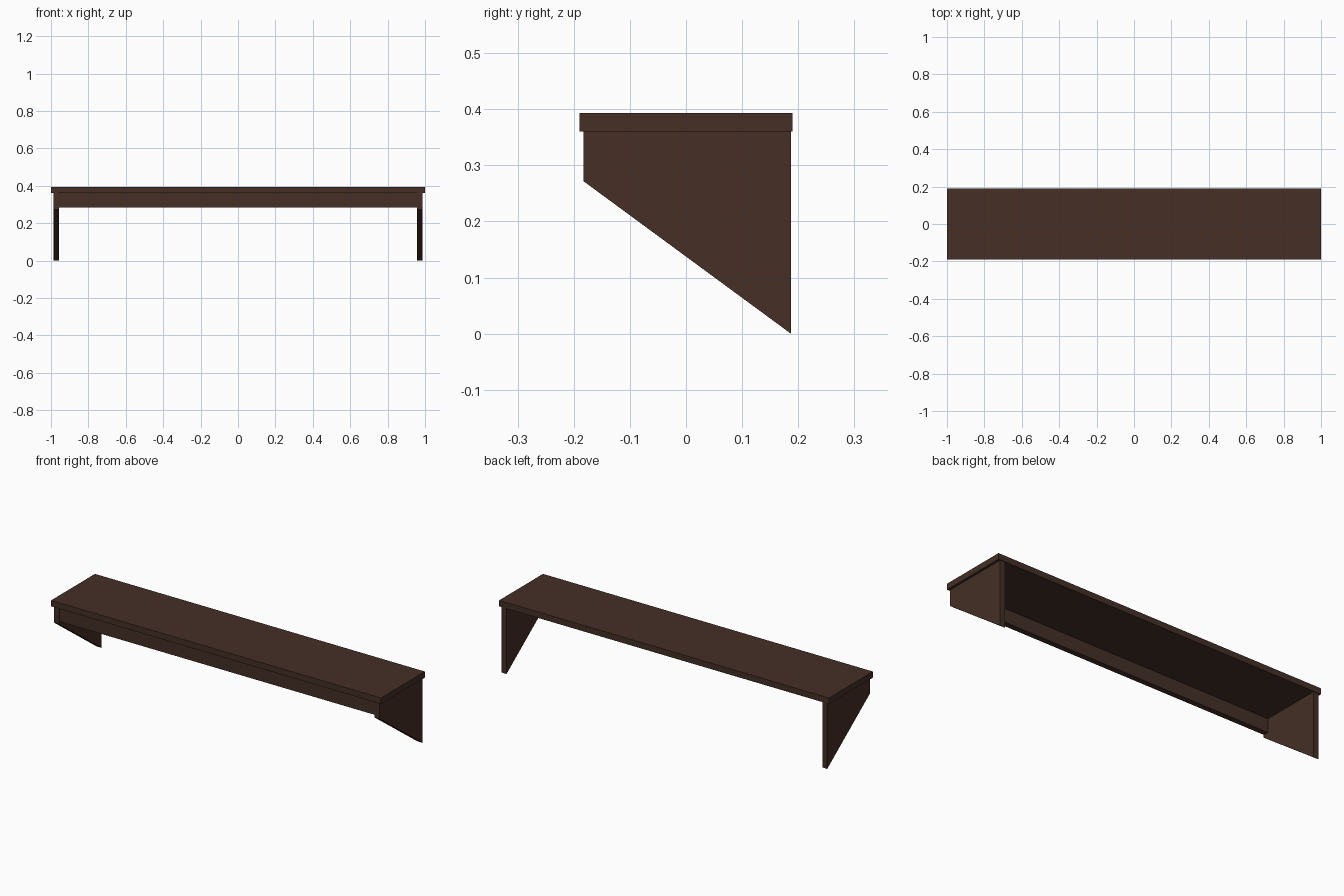
import bpy, bmesh

if "Cube" in bpy.data.objects:
    bpy.data.objects.remove(bpy.data.objects["Cube"])

wood = bpy.data.materials.new("dark brown wood")
wood.diffuse_color = (0.058, 0.028, 0.019, 1)
wood.use_nodes = True
wood.node_tree.nodes["Principled BSDF"].inputs["Base Color"].default_value = wood.diffuse_color


def extrude_x(name, profile, x0, x1):
    """Extrude a (y, z) profile from x0 to x1."""
    bm = bmesh.new()
    face = bm.faces.new([bm.verts.new((x0, y, z)) for y, z in profile])
    ext = bmesh.ops.extrude_face_region(bm, geom=[face])
    moved = [v for v in ext["geom"] if isinstance(v, bmesh.types.BMVert)]
    bmesh.ops.translate(bm, verts=moved, vec=(x1 - x0, 0, 0))
    bmesh.ops.recalc_face_normals(bm, faces=bm.faces)
    mesh = bpy.data.meshes.new(name)
    bm.to_mesh(mesh)
    bm.free()
    mesh.materials.append(wood)
    obj = bpy.data.objects.new(name, mesh)
    bpy.context.collection.objects.link(obj)
    return obj


def rect(y0, y1, z0, z1):
    return [(y0, z0), (y1, z0), (y1, z1), (y0, z1)]


# Top board
extrude_x("shelf_top", rect(-0.19, 0.19, 0.36, 0.393), -1, 1)

# Tapered side brackets
bracket = [(-0.183, 0.36), (-0.183, 0.272), (0.187, 0.0), (0.187, 0.36)]
extrude_x("left_bracket", bracket, -0.987, -0.957)
extrude_x("right_bracket", bracket, 0.957, 0.987)

# Front rail between the brackets
extrude_x("front_rail", rect(-0.18, -0.15, 0.285, 0.36), -0.957, 0.957)
